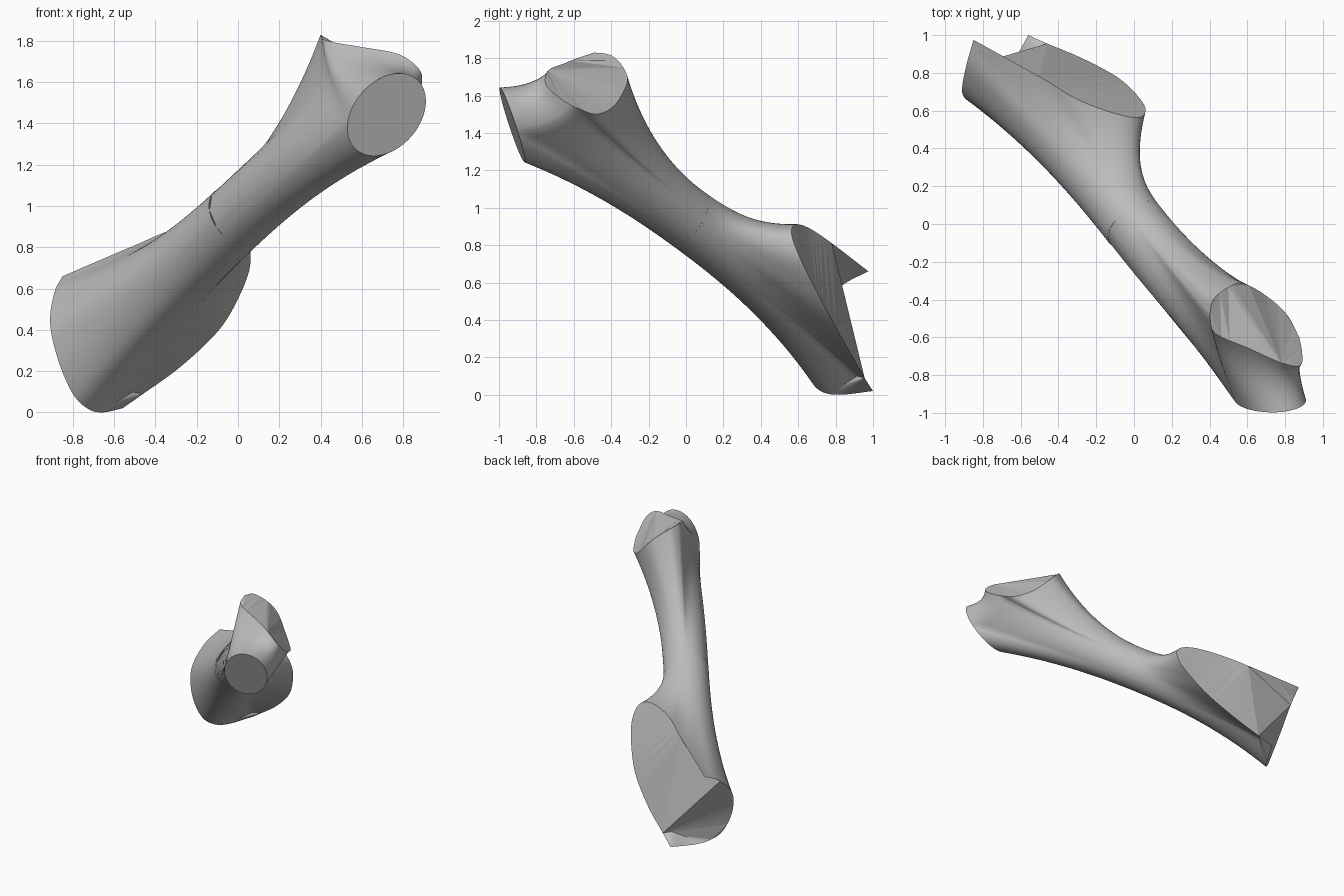
import bpy, bmesh, math
from mathutils import Vector as V

if "Cube" in bpy.data.objects:
    bpy.data.objects.remove(bpy.data.objects["Cube"])

grey = bpy.data.materials.new("plain_grey")
grey.use_nodes = True
grey.diffuse_color = (0.5, 0.5, 0.5, 1)
grey.node_tree.nodes["Principled BSDF"].inputs["Base Color"].default_value = (0.5, 0.5, 0.5, 1)

WAIST = V((0, 0, 0.95))                       # centre of the narrow middle
AXIS = V((0.533, -0.686, 0.496)).normalized()
R0 = 0.166                                    # waist radius


def spline(pts, m):
    """Open Catmull-Rom curve with m samples per span."""
    pts = [V(p) for p in pts]
    ext = [2 * pts[0] - pts[1]] + pts + [2 * pts[-1] - pts[-2]]
    out = []
    for i in range(len(pts) - 1):
        a, b, c, d = ext[i:i + 4]
        for k in range(m):
            t = k / m
            out.append(0.5 * (2 * b + (c - a) * t + (2 * a - 5 * b + 4 * c - d) * t * t
                              + (3 * b - a - 3 * c + d) * t ** 3))
    return out + [pts[-1]]


def flare(loop, power, rows=20):
    """Grid of columns running from the waist circle out to each rim point."""
    grid = []
    for p in loop:
        rel = p - WAIST
        s = rel.dot(AXIS)
        out = rel - AXIS * s
        r, d = out.length, out.normalized()
        grid.append([WAIST + AXIS * (s * k / rows) + d * (R0 + (r - R0) * (k / rows) ** power)
                     for k in range(rows)] + [p])
    return grid


def add_grid(bm, grid, closed):
    vs = [[bm.verts.new(p) for p in col] for col in grid]
    n = len(vs)
    for i in range(n if closed else n - 1):
        a, b = vs[i], vs[(i + 1) % n]
        for k in range(len(a) - 1):
            bm.faces.new((a[k], a[k + 1], b[k + 1], b[k]))


def finish(name, bm, smooth):
    bmesh.ops.remove_doubles(bm, verts=bm.verts, dist=1e-5)
    bmesh.ops.recalc_face_normals(bm, faces=bm.faces)
    me = bpy.data.meshes.new(name)
    bm.to_mesh(me)
    bm.free()
    me.materials.append(grey)
    ob = bpy.data.objects.new(name, me)
    bpy.context.scene.collection.objects.link(ob)
    if smooth:
        bpy.ops.object.select_all(action='DESELECT')
        ob.select_set(True)
        bpy.context.view_layer.objects.active = ob
        bpy.ops.object.shade_smooth_by_angle(angle=math.radians(50))


def make_cap(name, polygons, facing):
    """Flat faces closing an opening, turned to look outwards."""
    bm = bmesh.new()
    for poly in polygons:
        f = bm.faces.new([bm.verts.new(p) for p in poly])
        f.normal_update()
        if f.normal.dot(V(facing)) < 0:
            f.normal_flip()
    bmesh.ops.triangulate(bm, faces=bm.faces)
    me = bpy.data.meshes.new(name)
    bm.to_mesh(me)
    bm.free()
    me.materials.append(grey)
    bpy.context.scene.collection.objects.link(bpy.data.objects.new(name, me))


# Lower flared tube: the rim runs over the top and right side, then under the left side
M = 5
rim_right = spline([(-.85, .975, .66), (-.5, .78, .81), (-.3, .66, .89), (-.1, .585, .91),
                    (.03, .565, .855), (.06, .615, .72), (0, .7, .55), (-.1, .785, .39),
                    (-.28, .88, .22), (-.46, .955, .09), (-.56, 1, .02)], M)
rim_left = spline([(-.56, 1, .02), (-.66, .82, 0), (-.73, .72, .02), (-.8, .665, .09),
                   (-.87, .65, .25), (-.91, .7, .43), (-.89, .83, .58), (-.85, .975, .66)], M)
bm = bmesh.new()
add_grid(bm, flare(rim_right[:-1] + rim_left[:-1], 2.3), True)
finish("lower_tube", bm, True)

# Lower end cap: main panel, side lens and two corner flaps
make_cap("lower_cap", [
    rim_right[M:9 * M + 1],
    [rim_right[M], rim_right[9 * M]] + rim_left[2 * M:6 * M + 1],
    rim_right[:M + 1] + rim_left[6 * M:-1],
    rim_right[9 * M:] + rim_left[1:2 * M + 1]], (-0.2, 1, -0.1))


# Upper end: round front opening and saddle-shaped side opening
def front_ring(deg):
    t = math.radians(deg)
    a, b = 0.225 * math.cos(t), 0.16 * math.sin(t)
    x, z = 0.72 + 0.65 * a - 0.76 * b, 1.443 + 0.76 * a + 0.65 * b
    return V((x, -1 + 0.36 * (1.64 - z) + 0.1 * (x - 0.72), z))


side_back = spline([(.875, -.6, 1.54), (.81, -.48, 1.5), (.7, -.38, 1.55), (.58, -.315, 1.67),
                    (.5, -.335, 1.75), (.42, -.4, 1.815), (.4, -.49, 1.83)], 4)
side_front = spline([(.4, -.49, 1.83), (.43, -.58, 1.8), (.6, -.655, 1.77), (.78, -.735, 1.735),
                     (.88, -.75, 1.66), (.89, -.68, 1.59), (.875, -.6, 1.54)], 4)
n = len(side_front) - 1
inner = [front_ring(127 - 197 * i / n) for i in range(n + 1)]
outer = [front_ring(127 + 163 * i / n) for i in range(n + 1)]

# Sagging bridge between the two openings
ROWS = 8
bridge = []
for a, b in zip(side_front, inner):
    bridge.append([a.lerp(b, j / ROWS) - AXIS * (0.18 * j / ROWS * (1 - j / ROWS))
                   for j in range(ROWS + 1)])
loop = side_back + bridge[0][1:-1] + outer + bridge[-1][-2:0:-1]
bm = bmesh.new()
add_grid(bm, flare(loop, 2.0), True)
add_grid(bm, bridge, False)
finish("upper_tube", bm, True)

# Caps of the two upper openings
make_cap("front_cap", [[front_ring(360 * i / 48) for i in range(48)]], (0, -1, 0))
make_cap("side_cap", [side_back[16:] + side_front[1:13],
                      side_front[12:] + side_back[1:17]], (0.6, 0.3, 0.7))
